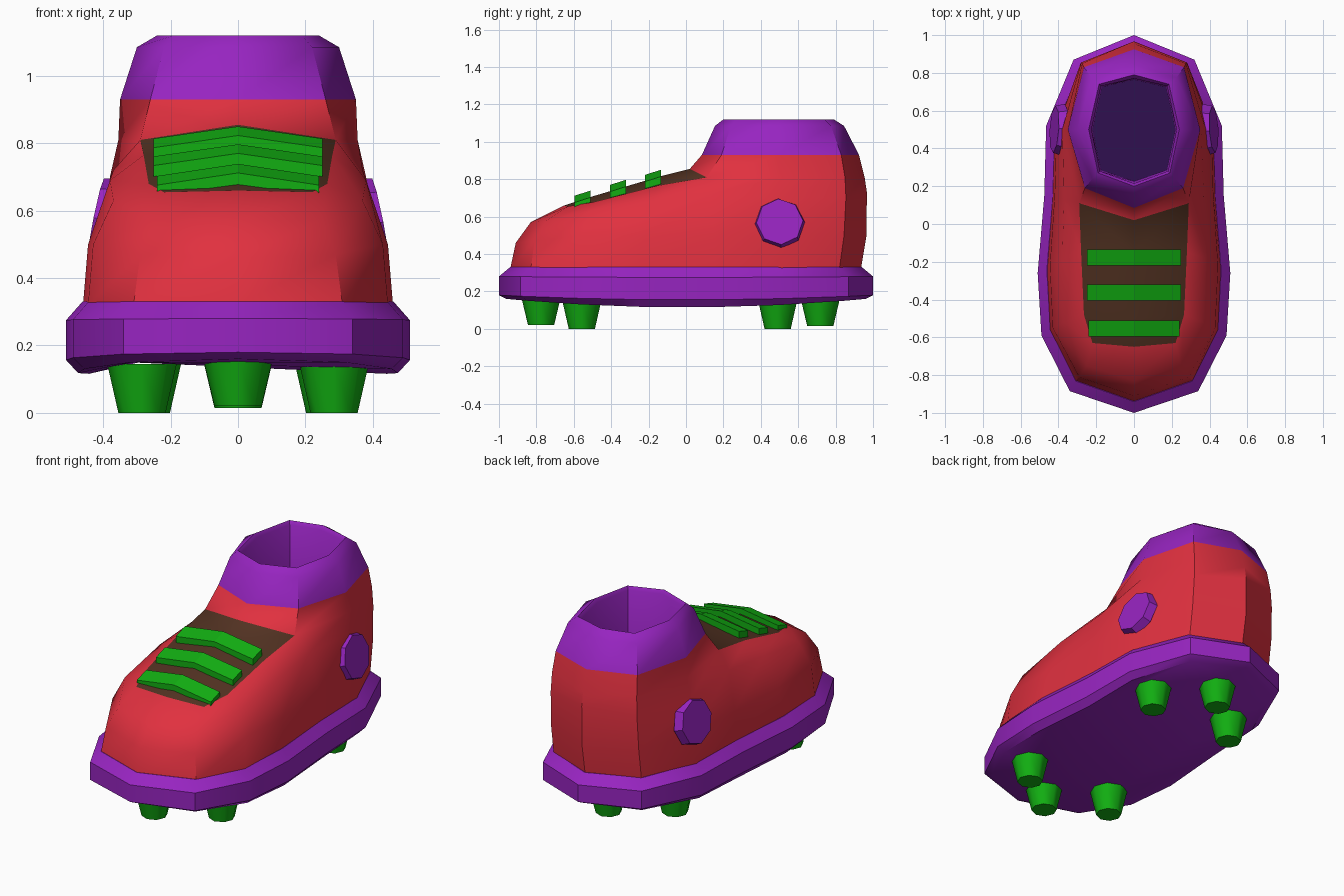
import bpy, bmesh, math
from mathutils import Vector, Matrix

if "Cube" in bpy.data.objects:
    bpy.data.objects.remove(bpy.data.objects["Cube"])


def material(name, rgb):
    m = bpy.data.materials.new(name)
    m.diffuse_color = (*rgb, 1)
    m.use_nodes = True
    m.node_tree.nodes["Principled BSDF"].inputs["Base Color"].default_value = m.diffuse_color
    return m


RED = material("red", (0.75, 0.03, 0.05))
PURPLE = material("purple", (0.31, 0.018, 0.53))
GREEN = material("green", (0.006, 0.43, 0.006))
BROWN = material("brown", (0.085, 0.032, 0.016))
DARK = material("dark purple", (0.03, 0.005, 0.08))


def finish(bm, name, mats, angle=None):
    bmesh.ops.recalc_face_normals(bm, faces=bm.faces)
    me = bpy.data.meshes.new(name)
    bm.to_mesh(me)
    bm.free()
    for m in mats:
        me.materials.append(m)
    ob = bpy.data.objects.new(name, me)
    bpy.context.collection.objects.link(ob)
    if angle:
        bpy.ops.object.select_all(action='DESELECT')
        ob.select_set(True)
        bpy.context.view_layer.objects.active = ob
        bpy.ops.object.shade_smooth_by_angle(angle=math.radians(angle))
    return ob


def full_ring(bm, half):
    """Mirror a half outline (front centre to back centre) into a closed ring."""
    pts = half + [(-x, y, z) for x, y, z in half[-2:0:-1]]
    return [bm.verts.new(p) for p in pts]


def bridge(bm, a, b):
    n = len(a)
    for i in range(n):
        j = (i + 1) % n
        bm.faces.new((a[i], a[j], b[j], b[i]))


# Sole: outline swept through four levels, underside curved up at both ends
outline = [(0, -1), (.34, -.885), (.49, -.59), (.51, -.26),
           (.475, .15), (.465, .52), (.32, .87), (0, 1)]
bm = bmesh.new()
levels = [(.93, .96, .115, .045), (1, 1, .155, .025), (1, 1, .275, .005), (.905, .94, .33, 0)]
rings = [full_ring(bm, [(x * sx, y * sy, z + c * y * y) for x, y in outline])
         for sx, sy, z, c in levels]
for a, b in zip(rings, rings[1:]):
    bridge(bm, a, b)
bm.faces.new(rings[0])
bm.faces.new(rings[-1])
finish(bm, "sole", [PURPLE], 38)

# Upper: side walls, tongue patch on the instep, and ankle
ankle_low = [(0, .085, .93), (.26, .19, .93), (.35, .5, .93), (.265, .83, .93), (0, .925, .93)]
wall = [
    [(0, -.94, .32), (.31, -.83, .32), (.445, -.56, .32), (.46, -.25, .32),
     (.43, .15, .32), (.42, .5, .32), (.285, .82, .32), (0, .935, .32)],
    [(0, -.91, .46), (.29, -.81, .47), (.43, -.55, .5), (.445, -.22, .5),
     (.42, .15, .5), (.41, .5, .5), (.285, .845, .5), (0, .965, .5)],
    [(0, -.83, .57), (.25, -.75, .575), (.37, -.52, .63), (.38, -.18, .69),
     (.37, .13, .72), (.38, .5, .7), (.28, .855, .7), (0, .967, .73)],
    [(0, -.65, .66), (.22, -.63, .655), (.265, -.48, .68), (.28, -.15, .765),
     (.29, .11, .81), (.355, .5, .81), (.275, .85, .81), (0, .955, .81)],
]
bm = bmesh.new()
rings = [full_ring(bm, r) for r in wall]
for a, b in zip(rings, rings[1:]):
    bridge(bm, a, b)
bm.faces.new(rings[0])
top = rings[-1]
mid = [top[0]] + [bm.verts.new(p) for p in ((0, -.5, .708), (0, -.15, .812), (0, .02, .855))]
for s in (1, -1):
    e = [top[s * i] for i in range(1, 5)]
    for i in range(3):
        bm.faces.new((mid[i], e[i], e[i + 1], mid[i + 1])).material_index = 1
base = [mid[3]] + top[4:11]
bridge(bm, base, full_ring(bm, ankle_low))
finish(bm, "upper", [RED, BROWN], 40)

# Collar: padded rim, inner lining and floor
collar = [
    ankle_low,
    [(0, .155, 1.085), (.22, .24, 1.085), (.30, .5, 1.085), (.225, .775, 1.085), (0, .845, 1.085)],
    [(0, .20, 1.12), (.19, .27, 1.12), (.24, .5, 1.12), (.185, .74, 1.12), (0, .79, 1.12)],
    [(0, .215, 1.10), (.18, .28, 1.10), (.225, .5, 1.10), (.175, .73, 1.10), (0, .77, 1.10)],
    [(0, .225, .62), (.175, .285, .62), (.22, .5, .62), (.17, .725, .62), (0, .765, .62)],
]
bm = bmesh.new()
rings = [full_ring(bm, r) for r in collar]
for a, b in zip(rings, rings[1:]):
    bridge(bm, a, b)
bm.faces.new(rings[-1]).material_index = 1
finish(bm, "collar", [PURPLE, DARK], 40)

# Laces: three bars bent over the centre of the tongue
for k, (y, z, w) in enumerate([(-.175, .805, .25), (-.36, .752, .25), (-.55, .694, .24)]):
    bm = bmesh.new()
    secs = []
    for x in (-w, 0, w):
        drop = .036 * abs(x) / w
        sec = [(-.045, -.022), (.04, .005), (.04, .045), (-.045, .018)]
        secs.append([bm.verts.new((x, y + dy, z + dz - drop)) for dy, dz in sec])
    bridge(bm, secs[0], secs[1])
    bridge(bm, secs[1], secs[2])
    bm.faces.new(secs[0])
    bm.faces.new(secs[2])
    finish(bm, f"lace_{k + 1}", [GREEN])

# Ankle discs: octagons leaning with the side wall
for s, side in ((1, "right"), (-1, "left")):
    bm = bmesh.new()
    axis = Vector((s, 0.06, .2)).normalized()
    rot = axis.to_track_quat('Z', 'Y').to_matrix().to_4x4()
    bmesh.ops.create_cone(bm, cap_ends=True, segments=8, radius1=.137, radius2=.125, depth=.05,
                          matrix=Matrix.Translation((s * .398, .5, .568)) @ rot
                          @ Matrix.Rotation(math.radians(3), 4, 'Z'))
    finish(bm, f"ankle_disc_{side}", [PURPLE])

# Studs: tapered eight-sided pegs, three under the ball and three under the heel
studs = [(0, -.775, .02, .16), (.285, -.557, 0, .145), (-.285, -.557, 0, .145),
         (.272, .49, 0, .145), (-.272, .49, 0, .145), (0, .718, .015, .155)]
for k, (x, y, z0, z1) in enumerate(studs):
    bm = bmesh.new()
    bmesh.ops.create_cone(bm, cap_ends=True, segments=8, radius1=.07, radius2=.103, depth=z1 - z0,
                          matrix=Matrix.Translation((x, y, (z0 + z1) / 2)))
    finish(bm, f"stud_{k + 1}", [GREEN], 50)
